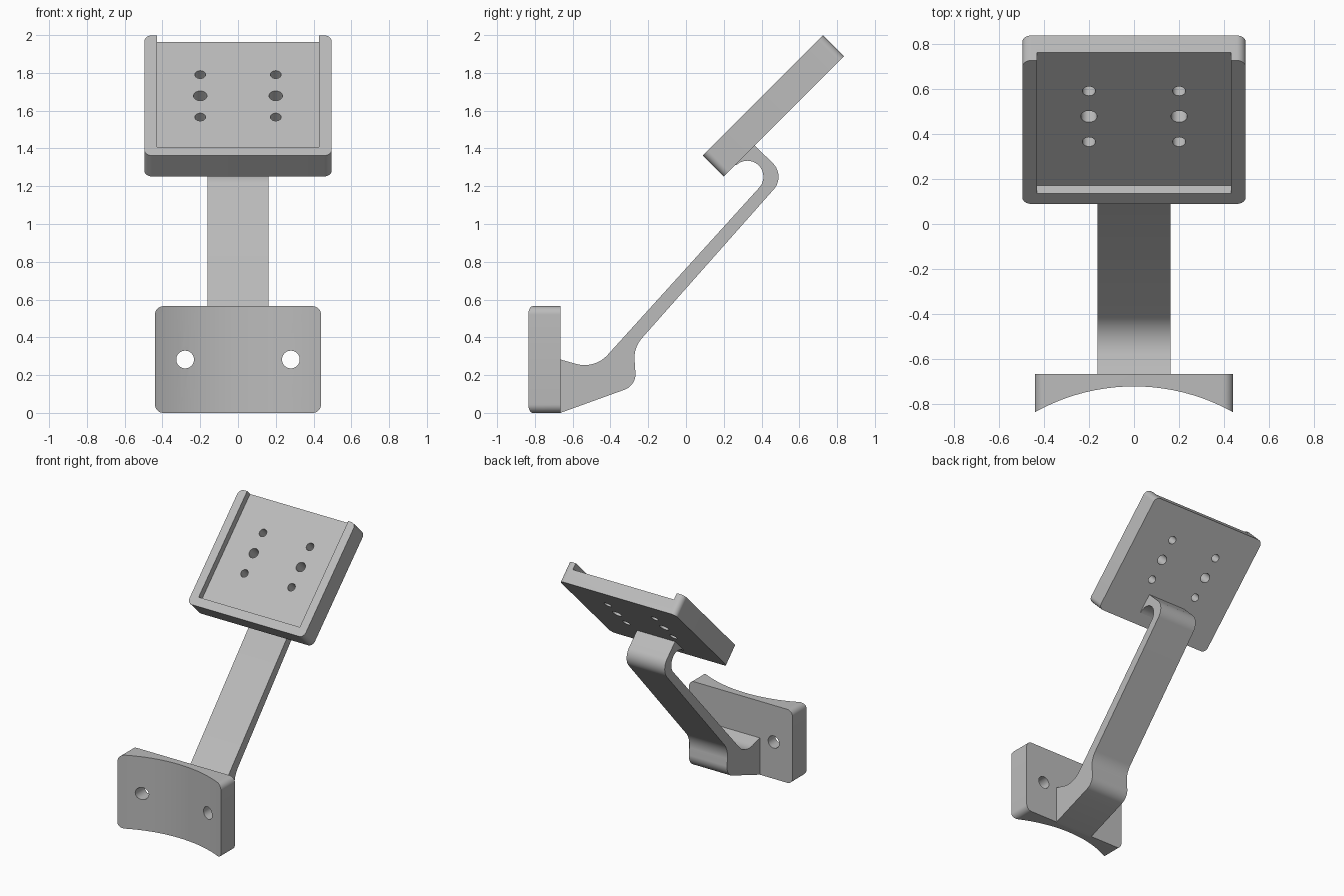
import bpy, bmesh
from math import radians, cos, sin
from mathutils import Matrix

cube = bpy.data.objects.get("Cube")
if cube:
    bpy.data.objects.remove(cube, do_unlink=True)

GREY = (0.5, 0.5, 0.5, 1)
grey = bpy.data.materials.new("light grey plastic")
grey.use_nodes = True
grey.diffuse_color = GREY
grey.node_tree.nodes["Principled BSDF"].inputs["Base Color"].default_value = GREY


def arc(cx, cy, r, start, end, steps=16):
    """Points along a circular arc, angles in degrees."""
    angles = [radians(start + (end - start) * i / steps) for i in range(steps + 1)]
    return [(cx + r * cos(a), cy + r * sin(a)) for a in angles]


def rounded_rect(w, h, r):
    """Outline of a rectangle with half sizes w, h and rounded corners."""
    a, b = w - r, h - r
    return (arc(a, b, r, 0, 90, 8) + arc(-a, b, r, 90, 180, 8)
            + arc(-a, -b, r, 180, 270, 8) + arc(a, -b, r, 270, 360, 8))


def prism(name, outline, low, high, matrix):
    """Extrude an outline along local z, then place it."""
    bm = bmesh.new()
    base = bm.faces.new([bm.verts.new((x, y, low)) for x, y in outline])
    new = bmesh.ops.extrude_face_region(bm, geom=[base])["geom"]
    top = [v for v in new if isinstance(v, bmesh.types.BMVert)]
    bmesh.ops.translate(bm, vec=(0, 0, high - low), verts=top)
    bmesh.ops.recalc_face_normals(bm, faces=bm.faces)
    bm.transform(matrix)
    mesh = bpy.data.meshes.new(name)
    bm.to_mesh(mesh)
    bm.free()
    mesh.materials.append(grey)
    obj = bpy.data.objects.new(name, mesh)
    bpy.context.collection.objects.link(obj)
    return obj


def select(obj):
    bpy.ops.object.select_all(action='DESELECT')
    obj.select_set(True)
    bpy.context.view_layer.objects.active = obj


def cut(obj, cutter):
    """Subtract the cutter and discard it."""
    cutter.hide_render = True
    mod = obj.modifiers.new("cut", 'BOOLEAN')
    mod.operation, mod.solver, mod.object = 'DIFFERENCE', 'EXACT', cutter
    select(obj)
    bpy.ops.object.modifier_apply(modifier=mod.name)
    bpy.data.objects.remove(cutter, do_unlink=True)


def circle(x, y, r, sides=32):
    return arc(x, y, r, 0, 360, sides)[:-1]


# Tilted tray: open at its upper end, with two columns of screw holes
tilt = Matrix.Translation((0, 0.4625, 1.625)) @ Matrix.Rotation(radians(45), 4, 'X')
tray = prism("tray", rounded_rect(0.495, 0.45, 0.04), -0.078, 0.078, tilt)
recess = [(-0.43, -0.384), (0.43, -0.384), (0.43, 0.6), (-0.43, 0.6)]
cut(tray, prism("recess_cutter", recess, 0.028, 0.2, tilt))
for x in (-0.2, 0.2):
    for offset, radius in ((-0.159, 0.029), (0, 0.036), (0.159, 0.029)):
        cut(tray, prism("hole_cutter", circle(x, 0.048 + offset, radius), -0.3, 0.3, tilt))

# Mounting plate: hollowed front and two bolt holes (local z runs toward -y)
upright = Matrix.Translation((0, 0, 0.2825)) @ Matrix.Rotation(radians(90), 4, 'X')
plate = prism("mounting_plate", rounded_rect(0.44, 0.2825, 0.045), 0.665, 0.835, upright)
cut(plate, prism("curve_cutter", circle(0, -1.62, 0.9, 128), -0.3, 0.9, Matrix()))
for x in (-0.28, 0.28):
    cut(plate, prism("bolt_cutter", circle(x, 0, 0.047), 0.4, 1, upright))

# Hooked arm: side profile in y and z, extruded across x
profile = [(-0.68, 0.287), (-0.68, 0.0), (-0.665, 0.0)]
profile += arc(-0.357, 0.207, 0.09, -71, 10)
profile += arc(-0.113, 0.29, 0.16, 190, 138)
profile += arc(0.39, 1.25, 0.1, -41.6, 45)
profile += [(0.365, 1.415), (0.345, 1.435), (0.245, 1.33)]
profile += arc(0.325, 1.25, 0.085, 135, -41.6)
profile += arc(-0.537, 0.418, 0.165, -41.6, -106)
across = Matrix(((0, 0, 1, 0), (1, 0, 0, 0), (0, 1, 0, 0), (0, 0, 0, 1)))
arm = prism("hooked_arm", profile, -0.162, 0.162, across)

for part in (tray, plate, arm):
    select(part)
    bpy.ops.object.shade_smooth_by_angle(angle=radians(30))
